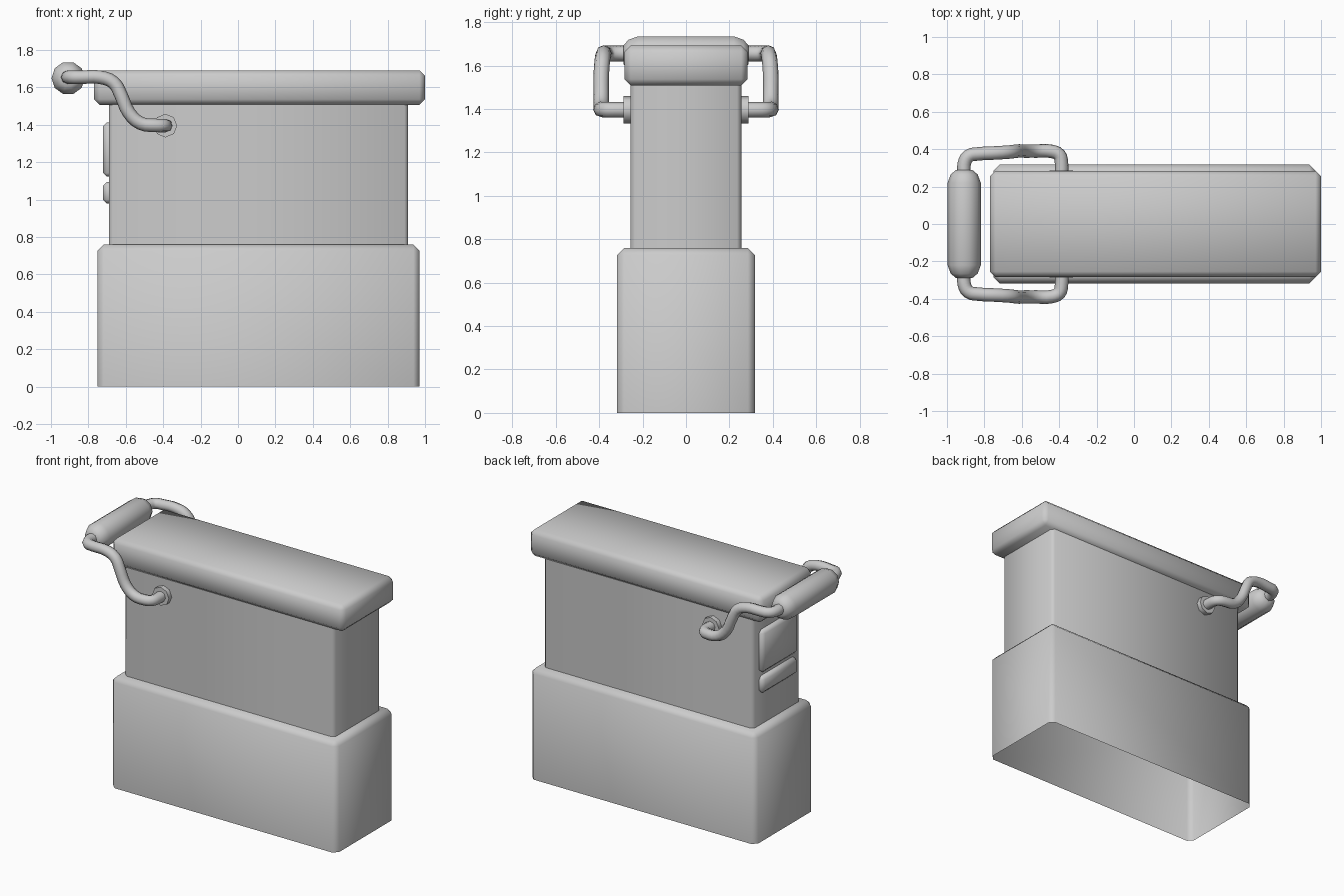
import bpy, bmesh, math
from mathutils import Matrix

if "Cube" in bpy.data.objects:
    bpy.data.objects.remove(bpy.data.objects["Cube"])


def finish(name, bm, angle=60):
    bmesh.ops.recalc_face_normals(bm, faces=bm.faces[:])
    me = bpy.data.meshes.new(name)
    bm.to_mesh(me)
    bm.free()
    ob = bpy.data.objects.new(name, me)
    bpy.context.collection.objects.link(ob)
    bpy.ops.object.select_all(action='DESELECT')
    ob.select_set(True)
    bpy.context.view_layer.objects.active = ob
    bpy.ops.object.shade_smooth_by_angle(angle=math.radians(angle))
    return ob


def box(name, x, y, z, bevel, mode='all'):
    """Chamfered box; mode: all edges, only uprights, or open bottom."""
    bm = bmesh.new()
    bmesh.ops.create_cube(bm, size=1)
    for v in bm.verts:
        v.co = [r[0] if c < 0 else r[1] for c, r in zip(v.co, (x, y, z))]

    def chosen(e):
        a, b = (v.co.z for v in e.verts)
        if mode == 'uprights':
            return abs(a - b) > 0.01
        if mode == 'open':
            return max(a, b) > z[0] + 0.01
        return True

    bmesh.ops.bevel(bm, geom=[e for e in bm.edges if chosen(e)], offset=bevel,
                    segments=1, affect='EDGES')
    if mode == 'open':
        low = [f for f in bm.faces if all(v.co.z < z[0] + 0.001 for v in f.verts)]
        bmesh.ops.delete(bm, geom=low, context='FACES')
    return finish(name, bm)


def turned(name, profile, sides, centre):
    """Lathe a (y, radius) profile around the y axis."""
    bm = bmesh.new()
    rings = []
    for y, r in profile:
        rings.append([bm.verts.new((centre[0] + r * math.cos(2 * math.pi * i / sides),
                                    centre[1] + y,
                                    centre[2] + r * math.sin(2 * math.pi * i / sides)))
                      for i in range(sides)])
    for a, b in zip(rings, rings[1:]):
        for i in range(sides):
            j = (i + 1) % sides
            bm.faces.new((a[i], a[j], b[j], b[i]))
    bm.faces.new(rings[0])
    bm.faces.new(rings[-1])
    return finish(name, bm)


# Wide hollow base, narrower body and overhanging lid
box("base", (-0.75, 0.97), (-0.317, 0.317), (0, 0.76), 0.032, 'open')
box("body", (-0.69, 0.91), (-0.255, 0.255), (0.755, 1.52), 0.02, 'uprights')
box("lid", (-0.77, 1.0), (-0.284, 0.284), (1.507, 1.692), 0.03)

# Raised panels on the left end
box("upper_panel", (-0.722, -0.66), (-0.19, 0.19), (1.123, 1.413), 0.02)
box("lower_panel", (-0.722, -0.66), (-0.19, 0.19), (0.98, 1.095), 0.02)

# Handle grip with rounded ends
turned("handle_grip",
       [(-0.288, 0.045), (-0.265, 0.072), (-0.22, 0.089),
        (0.22, 0.089), (0.265, 0.072), (0.288, 0.045)], 10, (-0.908, 0, 1.65))

# Bent handle arms and their pivots, mirrored front to back
path = [(-.908, .26, 1.655), (-.908, .32, 1.655), (-.885, .363, 1.655),
        (-.83, .375, 1.655), (-.74, .38, 1.655), (-.665, .385, 1.626),
        (-.626, .39, 1.56), (-.583, .39, 1.465), (-.52, .39, 1.408),
        (-.44, .388, 1.397), (-.40, .37, 1.396), (-.388, .33, 1.396),
        (-.388, .25, 1.396)]
for side, s in (("front", -1), ("back", 1)):
    cu = bpy.data.curves.new(side + "_handle_arm", 'CURVE')
    cu.dimensions = '3D'
    cu.bevel_depth = 0.036
    cu.bevel_resolution = 2
    cu.resolution_u = 3
    sp = cu.splines.new('BEZIER')
    sp.bezier_points.add(len(path) - 1)
    for p, (x, y, z) in zip(sp.bezier_points, path):
        p.co = (x, y * s, z)
        p.handle_left_type = p.handle_right_type = 'AUTO'
    bpy.context.collection.objects.link(
        bpy.data.objects.new(side + "_handle_arm", cu))
    turned(side + "_handle_pivot", [(-0.02, 0.063), (0.02, 0.063)], 8,
           (-0.388, s * 0.267, 1.396))
